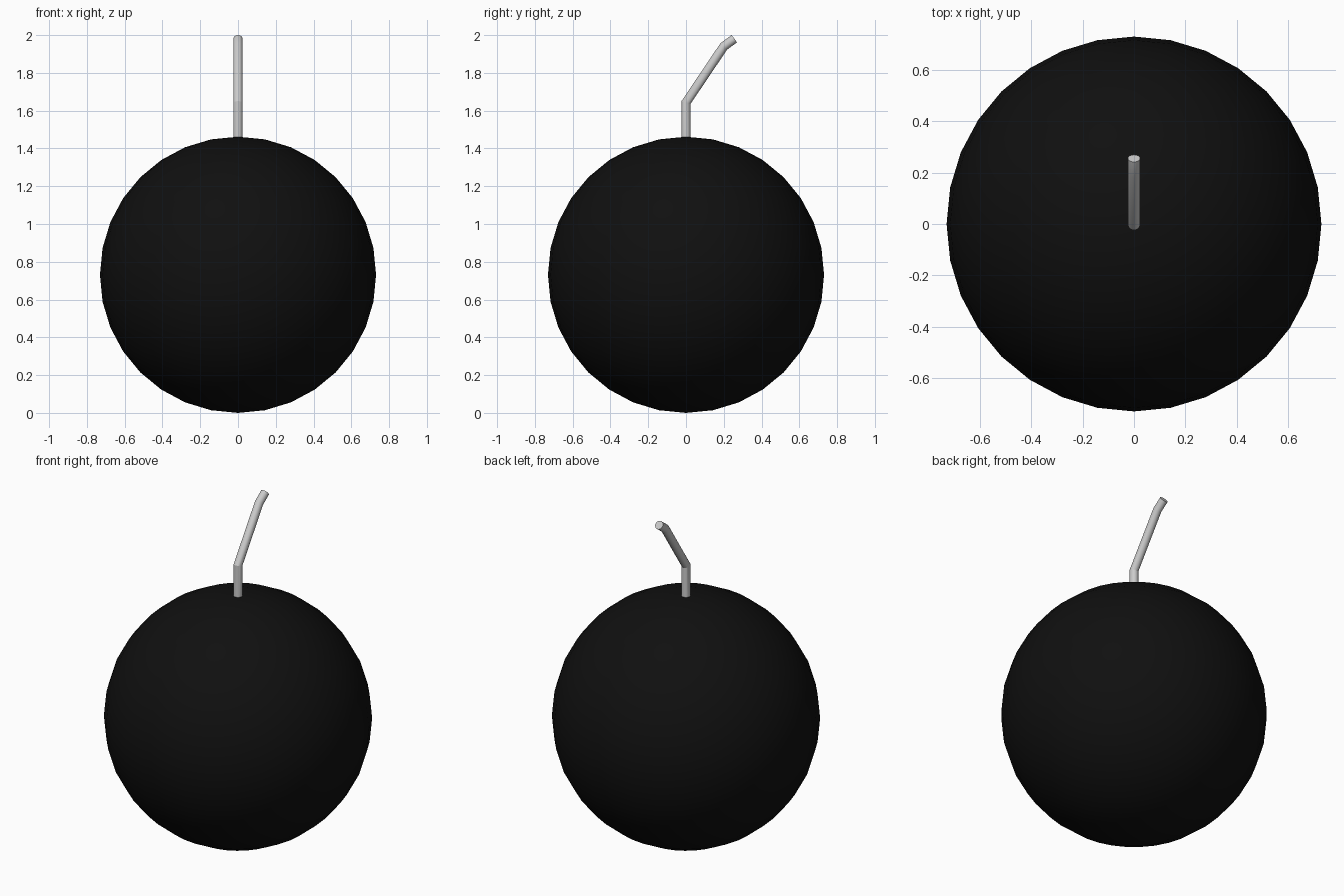
import bpy, bmesh, math
from mathutils import Vector

if "Cube" in bpy.data.objects:
    bpy.data.objects.remove(bpy.data.objects["Cube"])

R = 0.731

# round body
bpy.ops.mesh.primitive_uv_sphere_add(segments=32, ring_count=16, radius=R, location=(0, 0, R))
body = bpy.context.object
body.name = "round_body"
bpy.ops.object.shade_smooth()
black = bpy.data.materials.new("black")
black.diffuse_color = (0.005, 0.005, 0.005, 1)
black.use_nodes = True
black.node_tree.nodes["Principled BSDF"].inputs["Base Color"].default_value = black.diffuse_color
body.data.materials.append(black)


def bent_rod(name, path, radius, sides):
    """Rod with mitred bends along a path in the x = 0 plane."""
    pts = [Vector((0, y, z)) for y, z in path]
    bm = bmesh.new()
    rings = []
    for i, p in enumerate(pts):
        a = (p - pts[i - 1]).normalized() if i else (pts[1] - p).normalized()
        b = (pts[i + 1] - p).normalized() if i < len(pts) - 1 else a
        t = (a + b).normalized()
        side = Vector((1, 0, 0))
        up = t.cross(side) / t.dot(a)
        rings.append([bm.verts.new(p + radius * (math.cos(w) * side + math.sin(w) * up))
                      for w in (2 * math.pi * k / sides for k in range(sides))])
    for lo, hi in zip(rings, rings[1:]):
        for k in range(sides):
            n = (k + 1) % sides
            bm.faces.new((lo[k], lo[n], hi[n], hi[k]))
    bm.faces.new(rings[0][::-1])
    bm.faces.new(rings[-1])
    bmesh.ops.recalc_face_normals(bm, faces=bm.faces)
    mesh = bpy.data.meshes.new(name)
    bm.to_mesh(mesh)
    bm.free()
    ob = bpy.data.objects.new(name, mesh)
    bpy.context.collection.objects.link(ob)
    return ob


# bent fuse, leaning to the back
fuse = bent_rod("fuse", [(0, 1.43), (0, 1.643), (0.2, 1.94), (0.256, 1.981)], 0.024, 32)
bpy.ops.object.select_all(action='DESELECT')
fuse.select_set(True)
bpy.context.view_layer.objects.active = fuse
bpy.ops.object.shade_smooth_by_angle(angle=math.radians(20))
